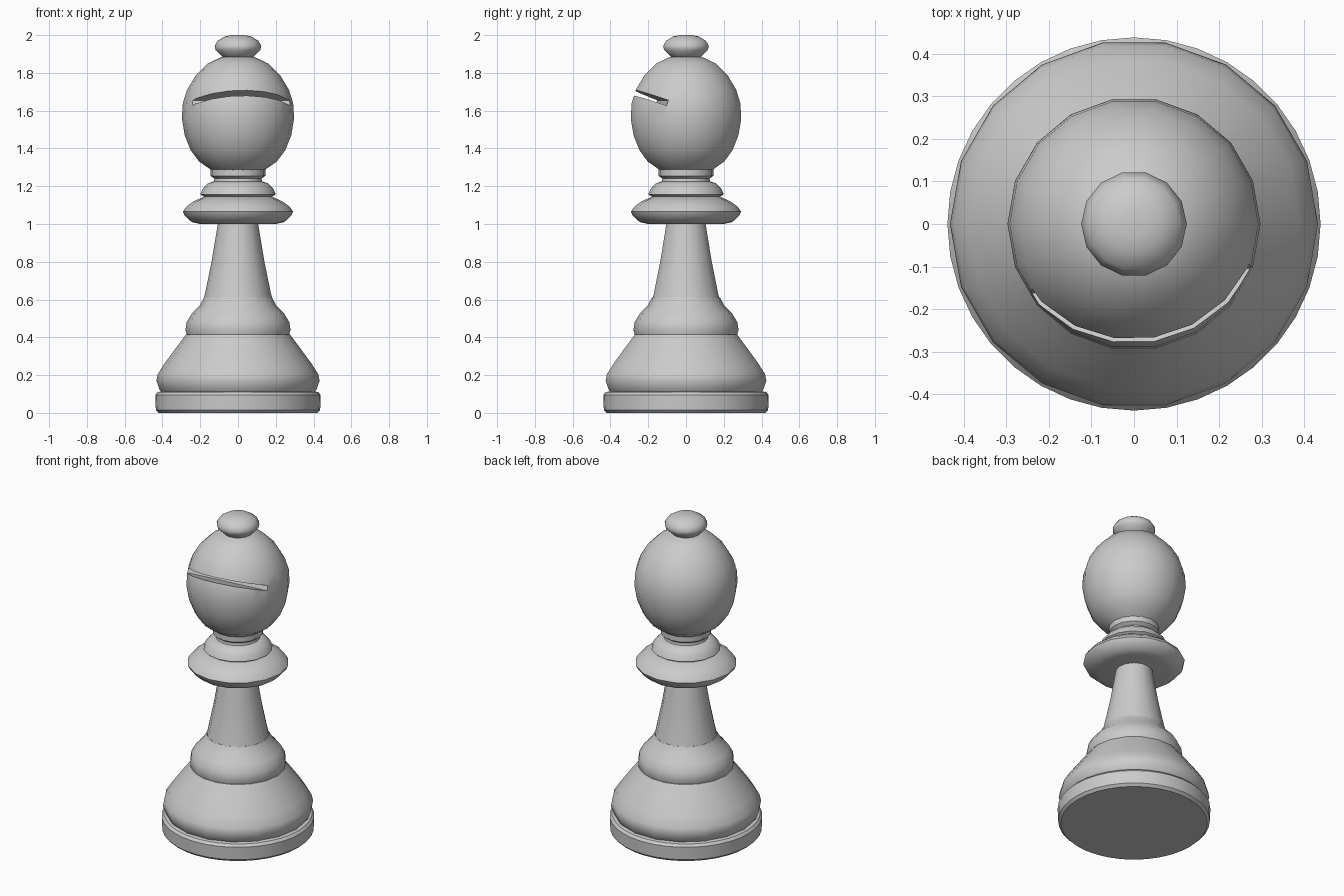
import bpy, bmesh, math

cube = bpy.data.objects.get("Cube")
if cube:
    bpy.data.objects.remove(cube)

grey = bpy.data.materials.new("light grey")
grey.use_nodes = True
COLOUR = (0.6, 0.6, 0.6, 1)
grey.diffuse_color = COLOUR
grey.node_tree.nodes["Principled BSDF"].inputs["Base Color"].default_value = COLOUR


def finish(obj, angle=35):
    bpy.ops.object.select_all(action='DESELECT')
    obj.select_set(True)
    bpy.context.view_layer.objects.active = obj
    bpy.ops.object.shade_smooth_by_angle(angle=math.radians(angle))


def lathe(name, profile, sides=16, angle=35):
    """Turn a bottom-to-top list of (radius, height) into a closed solid."""
    bm = bmesh.new()
    rings = []
    for r, z in profile:
        rings.append([bm.verts.new((r * math.cos(2 * math.pi * i / sides),
                                    r * math.sin(2 * math.pi * i / sides), z))
                      for i in range(sides)])
    for low, high in zip(rings, rings[1:]):
        for i in range(sides):
            j = (i + 1) % sides
            bm.faces.new((low[i], low[j], high[j], high[i]))
    bm.faces.new(rings[0][::-1])
    bm.faces.new(rings[-1])
    mesh = bpy.data.meshes.new(name)
    bm.to_mesh(mesh)
    bm.free()
    mesh.materials.append(grey)
    obj = bpy.data.objects.new(name, mesh)
    bpy.context.collection.objects.link(obj)
    finish(obj, angle)
    return obj


# Foot and body
lathe("base_disc", [(.42, 0), (.435, .015), (.438, .095), (.425, .11), (.40, .115)], 36)
lathe("body", [(.40, .105), (.415, .122), (.432, .17), (.425, .205), (.39, .26),
               (.335, .335), (.275, .415)], 18)
lathe("body_collar", [(.27, .41), (.278, .44), (.272, .48), (.245, .525),
                      (.205, .565), (.18, .61)])

# Stem and collars
lathe("stem", [(.185, .59), (.175, .63), (.14, .8), (.105, 1.01)], 14)
lathe("wide_collar", [(.20, 1.0), (.245, 1.01), (.283, 1.045), (.292, 1.065),
                      (.275, 1.09), (.235, 1.12), (.18, 1.145)])
lathe("small_collar", [(.165, 1.135), (.2, 1.157), (.188, 1.185), (.16, 1.215), (.13, 1.225)])
lathe("neck", [(.13, 1.21), (.125, 1.24), (.145, 1.255), (.145, 1.29), (.12, 1.30)])

# Head
head = lathe("head", [(.14, 1.285), (.205, 1.33), (.25, 1.39), (.282, 1.47),
                      (.297, 1.56), (.292, 1.64), (.27, 1.71), (.225, 1.785),
                      (.16, 1.85), (.085, 1.885)], 18)

# Slanted slot in the front of the head
LENGTH = .6
bpy.ops.mesh.primitive_cube_add(size=1)
slot = bpy.context.object
slot.name = "slot_cutter"
for v in slot.data.vertices:
    v.co = (v.co.x * 1.2, (v.co.y - .5) * LENGTH, v.co.z * .03)
slot.location = (0, -.13, 1.641)
slot.rotation_euler = (math.radians(-20), 0, math.radians(6.6))
slot.data.materials.append(grey)
slot.hide_render = True
slot.display_type = 'WIRE'
cut = head.modifiers.new("slot", 'BOOLEAN')
cut.operation = 'DIFFERENCE'
cut.solver = 'EXACT'
cut.object = slot
bpy.context.view_layer.objects.active = head
bpy.ops.object.modifier_apply(modifier=cut.name)
bpy.data.objects.remove(slot)
finish(head)

# Finial
lathe("finial", [(.07, 1.875), (.09, 1.893), (.118, 1.92), (.124, 1.942),
                 (.108, 1.97), (.07, 1.993), (.03, 2.0)], 14, 45)
